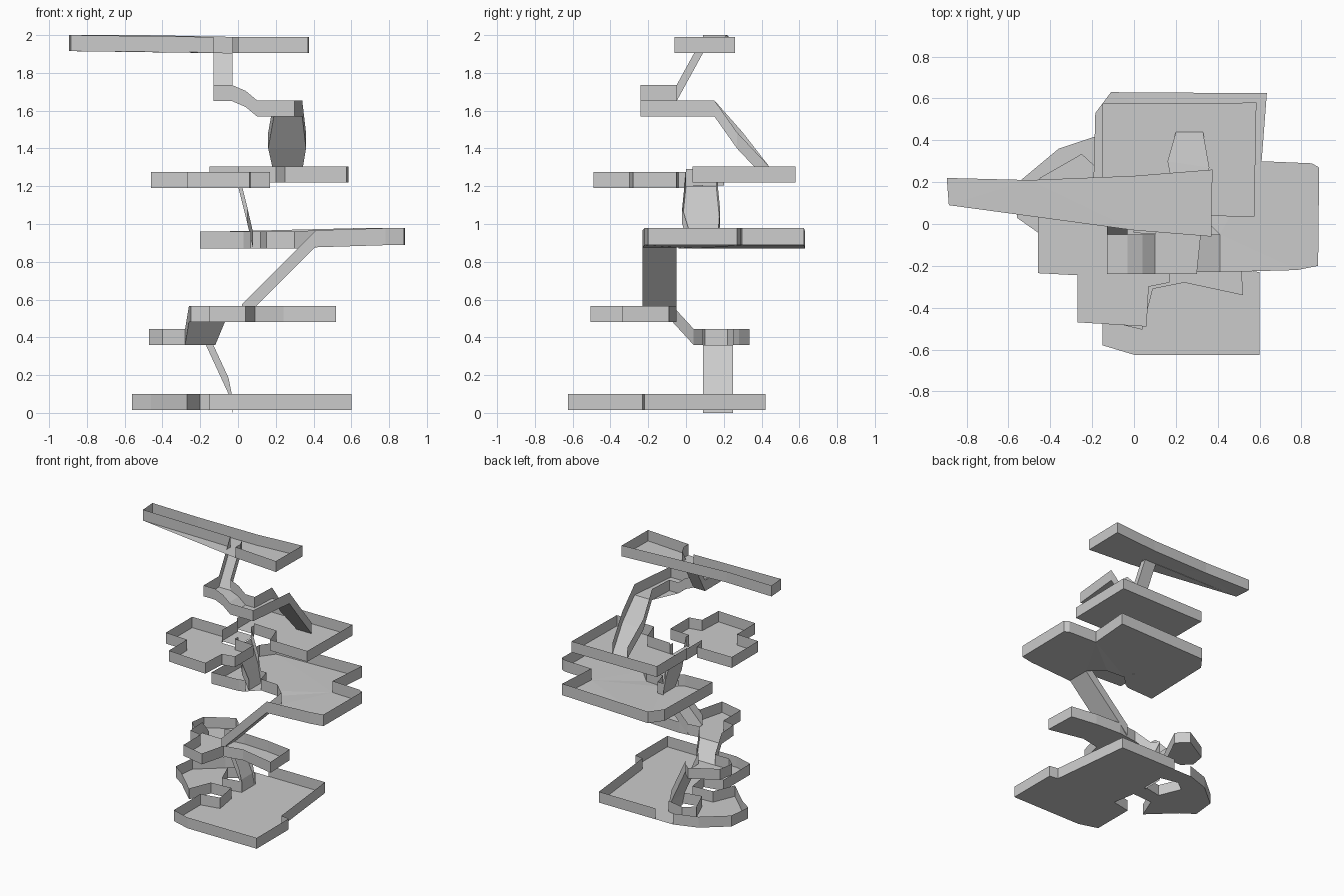
import bpy, bmesh


def finish(bm, name):
    bmesh.ops.remove_doubles(bm, verts=bm.verts, dist=0.0005)
    mesh = bpy.data.meshes.new(name)
    bm.to_mesh(mesh)
    bm.free()
    bpy.context.collection.objects.link(bpy.data.objects.new(name, mesh))


def wall(bm, a, b, h):
    # thin upright wall standing on one floor edge
    up = [(p[0], p[1], p[2] + h) for p in (b, a)]
    bm.faces.new([bm.verts.new(p) for p in (a, b, *up)])


def tray(name, outline, z, openings=(), h=0.085, slope=None):
    # floor outline with walls on every edge that is not a doorway
    bm = bmesh.new()
    pts = [(x, y, z + (slope(x) if slope else 0)) for x, y in outline]
    floor = bm.faces.new([bm.verts.new(p) for p in pts])
    bmesh.ops.triangulate(bm, faces=[floor])
    for i, p in enumerate(pts):
        if i not in openings:
            wall(bm, p, pts[(i + 1) % len(pts)], h)
    finish(bm, name)


def ramp(name, left, right, h=0.085):
    # sloping strip between two rails, walled on both sides
    bm = bmesh.new()
    for i in range(len(left) - 1):
        bm.faces.new([bm.verts.new(p) for p in
                      (right[i], right[i + 1], left[i + 1], left[i])])
        wall(bm, left[i], left[i + 1], h)
        wall(bm, right[i], right[i + 1], h)
    finish(bm, name)


# Ground level: main room and the curved passage beside it
tray("ground_room",
     [(-.15, -.58), (0, -.625), (.6, -.625), (.6, -.23), (.53, -.22), (.46, .42),
      (-.03, .42), (-.03, .26), (-.03, .09), (-.03, -.04), (0, -.22), (-.15, -.25)],
     .015, (6, 7, 8))
tray("ground_passage",
     [(-.03, .42), (-.18, .42), (-.36, .36), (-.54, .21), (-.56, .03), (-.46, -.04),
      (-.27, -.22), (-.2, -.05), (-.03, -.04), (-.03, .09), (-.18, .06),
      (-.25, .23), (-.17, .29), (-.03, .26)],
     .015, (0, 8, 13))
ramp("ground_ramp", [(-.03, .09, .0), (-.05, .09, .1), (-.17, .09, .36)],
     [(-.03, .25, .0), (-.05, .25, .1), (-.17, .25, .36)])

# Lower landing and the short ramp to the next room
tray("lower_landing",
     [(-.40, .04), (-.28, .04), (-.12, .04), (-.17, .09), (-.17, .25), (-.19, .28),
      (-.25, .335), (-.45, .22), (-.47, .10)],
     .36, (1, 3))
ramp("lower_ramp", [(-.28, .04, .36), (-.26, -.07, .48)],
     [(-.12, .04, .36), (-.07, -.07, .48)])

# Second room with its side arm, and the long ramp
tray("second_room",
     [(-.26, -.07), (-.25, -.23), (-.15, -.25), (-.15, -.46), (.04, -.505),
      (.09, -.31), (.24, -.28), (.52, -.34), (.51, -.09), (.3, -.06), (.09, -.05),
      (-.07, -.07)],
     .48, (11,))
ramp("long_ramp", [(.02, -.05, .49), (.41, -.05, .88)],
     [(.02, -.23, .49), (.41, -.23, .88)])

# Middle hall, rising slightly to the right
tray("middle_hall",
     [(-.2, -.04), (.03, -.03), (.07, -.01), (.07, .18), (.12, .18), (.15, .07),
      (.3, .06), (.41, -.05), (.41, -.23), (.78, -.22), (.88, -.2), (.885, .27),
      (.85, .29), (.61, .30), (.635, .625), (-.11, .63), (-.185, .53)],
     .87, (2, 7), .09, lambda x: .018 * min(1, max(0, (x - .3) / .3)))
ramp("middle_ramp", [(.08, .02, .87), (.05, -.02, 1.0), (.0, 0, 1.2)],
     [(.08, .17, .87), (.05, .18, 1.0), (.0, .16, 1.2)])

# Upper rooms joined by a bent passage
tray("upper_front_room",
     [(-.46, -.235), (-.27, -.245), (-.27, -.47), (.06, -.49), (.07, -.30),
      (.17, -.28), (.17, -.05), (0, -.04), (0, .0), (-.14, .0), (-.16, .09), (-.46, .09)],
     1.19, (8,))
tray("upper_passage",
     [(-.14, 0), (0, 0), (0, .16), (.0, .2), (-.14, .2)], 1.205, (0, 1, 3))
tray("upper_back_room",
     [(-.15, .2), (.0, .2), (.2, .19), (.25, .04), (.575, .035), (.585, .58),
      (-.15, .575)],
     1.22, (0,))
ramp("upper_ramp", [(.2, .44, 1.22), (.16, .3, 1.40), (.19, .15, 1.57)],
     [(.33, .44, 1.22), (.36, .27, 1.40), (.34, .15, 1.57)])

# High walkway
tray("walkway", [(.1, -.24), (.3, -.24), (.34, .15), (.19, .15), (.18, -.05), (.1, -.05)],
     1.57, (2, 5))
ramp("walkway_ramp", [(.1, -.24, 1.57), (.04, -.24, 1.62), (-.03, -.24, 1.65)],
     [(.1, -.05, 1.57), (.04, -.05, 1.62), (-.03, -.05, 1.65)])
tray("walkway_corner", [(-.13, -.24), (-.03, -.24), (-.03, -.05), (-.13, -.05)],
     1.65, (1, 2))
ramp("top_ramp", [(-.13, -.05, 1.65), (-.13, .09, 1.905)],
     [(-.03, -.05, 1.65), (-.03, .09, 1.905)])

# Top corridor and room
tray("top_corridor",
     [(-.885, .09), (-.13, .09), (-.03, .09), (0, .03), (0, -.03), (.37, -.06),
      (.375, .26), (0, .23), (-.5, .21), (-.895, .22)],
     1.905, (1,), .085, lambda x: .01 if x < -.4 else 0)
